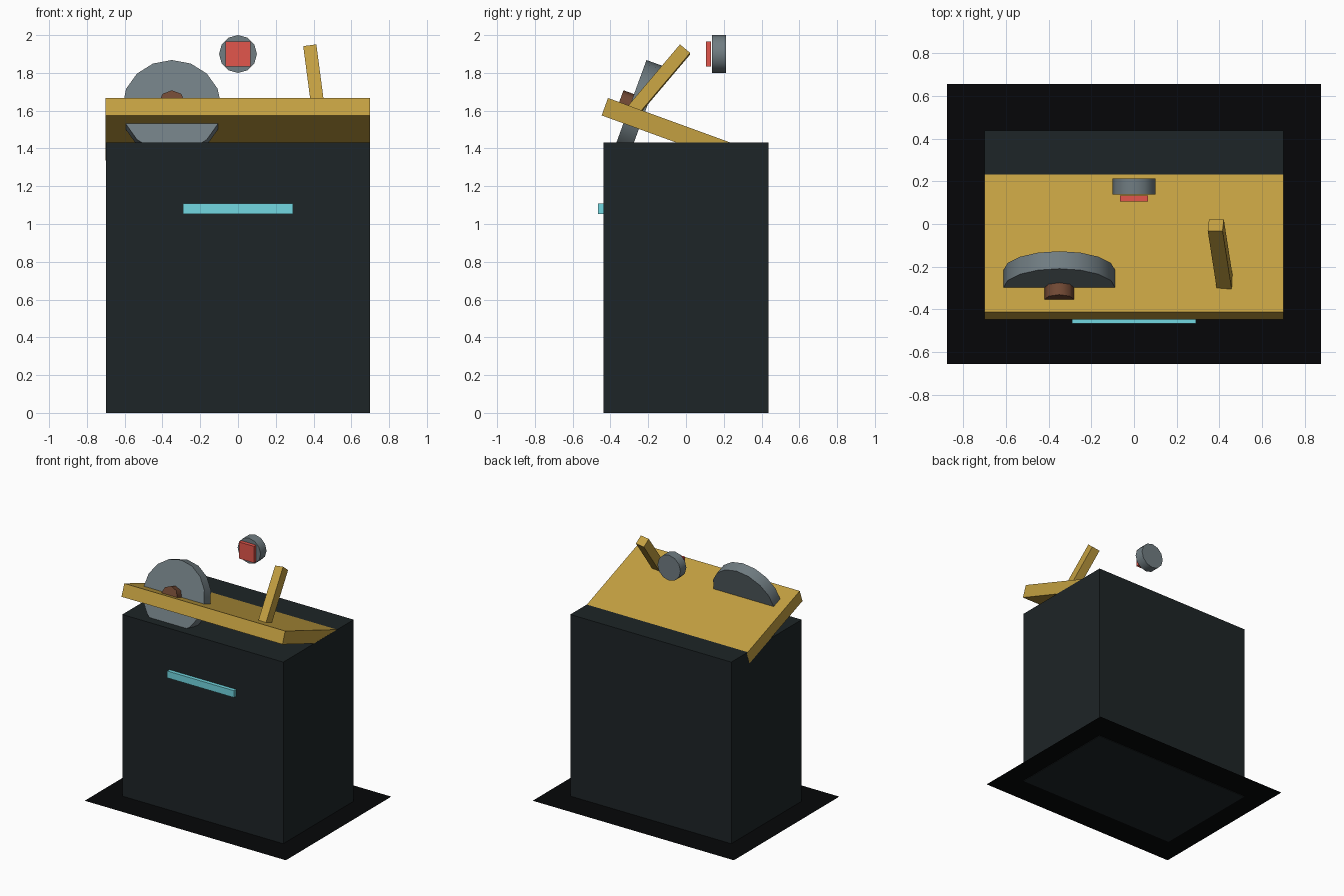
import bpy
from math import radians, sin, cos
from mathutils import Vector, Matrix

cube = bpy.data.objects.get("Cube")
if cube:
    bpy.data.objects.remove(cube, do_unlink=True)


def material(name, r, g, b):
    """Material from an 8-bit display colour."""
    colour = [(c / 255) ** 2.2 for c in (r, g, b)] + [1]
    mat = bpy.data.materials.new(name)
    mat.use_nodes = True
    mat.diffuse_color = colour
    mat.node_tree.nodes["Principled BSDF"].inputs["Base Color"].default_value = colour
    return mat


def finish(name, mat):
    obj = bpy.context.object
    obj.name = obj.data.name = name
    obj.data.materials.append(mat)
    return obj


def box(name, size, centre, mat, rotation=(0, 0, 0)):
    bpy.ops.mesh.primitive_cube_add(size=1, location=centre, rotation=rotation)
    obj = finish(name, mat)
    obj.data.transform(Matrix.Diagonal((*size, 1)))
    return obj


def disc(name, sides, radius, depth, centre, mat, tilt=0):
    """Upright cylinder facing the front, tipped back by the tilt."""
    bpy.ops.mesh.primitive_cylinder_add(vertices=sides, radius=radius, depth=depth,
                                        location=centre, rotation=(radians(90) - tilt, 0, 0))
    obj = finish(name, mat)
    bpy.ops.object.shade_smooth_by_angle(angle=radians(50))
    return obj


dark = material("dark_shell", 35, 41, 43)
black = material("black_floor", 14, 15, 17)
yellow = material("yellow", 194, 158, 67)
grey = material("grey_metal", 112, 124, 129)
brown = material("brown", 112, 74, 55)
red = material("red", 226, 87, 77)
cyan = material("cyan", 114, 214, 224)

# Floor sheet and cabinet
bpy.ops.mesh.primitive_plane_add(size=1, location=(0, 0, 0.004))
finish("floor_sheet", black).data.transform(Matrix.Diagonal((1.75, 1.31, 1, 1)))
box("cabinet", (1.4, 0.874, 1.432), (0, 0, 0.716), dark)
box("front_strip", (0.58, 0.04, 0.054), (0, -0.445, 1.081), cyan)

# Sloping board, positioned from its upper front edge
slope = radians(20)
along = Vector((0, cos(slope), -sin(slope)))
normal = Vector((0, sin(slope), cos(slope)))
front_edge = Vector((-0.0005, -0.413, 1.667))
board_length, board_thickness = 0.7, 0.098
box("sloping_board", (1.4, board_length, board_thickness),
    front_edge + along * board_length / 2 - normal * board_thickness / 2,
    yellow, (-slope, 0, 0))

# Wheel set across the board, with a hub on its front
wheel_centre = Vector((-0.35, -0.258, 1.607))
disc("wheel", 16, 0.262, 0.087, wheel_centre, grey, slope)
disc("wheel_hub", 8, 0.07, 0.08, wheel_centre - along * 0.063, brown, slope)

# Leaning lever, positioned from its top end
lever_turn = Matrix.Rotation(radians(-7.5), 3, 'Y') @ Matrix.Rotation(radians(-40), 3, 'X')
lever_length = 0.44
lever_top = Vector((0.383, -0.005, 1.924))
box("lever", (0.07, 0.07, lever_length),
    lever_top - lever_turn @ Vector((0, 0, lever_length / 2)), yellow, lever_turn.to_euler())

# Floating round lamp with a square red front
disc("lamp_body", 12, 0.1, 0.074, (0, 0.175, 1.9), grey)
box("lamp_front", (0.13, 0.028, 0.13), (0, 0.119, 1.9), red)
